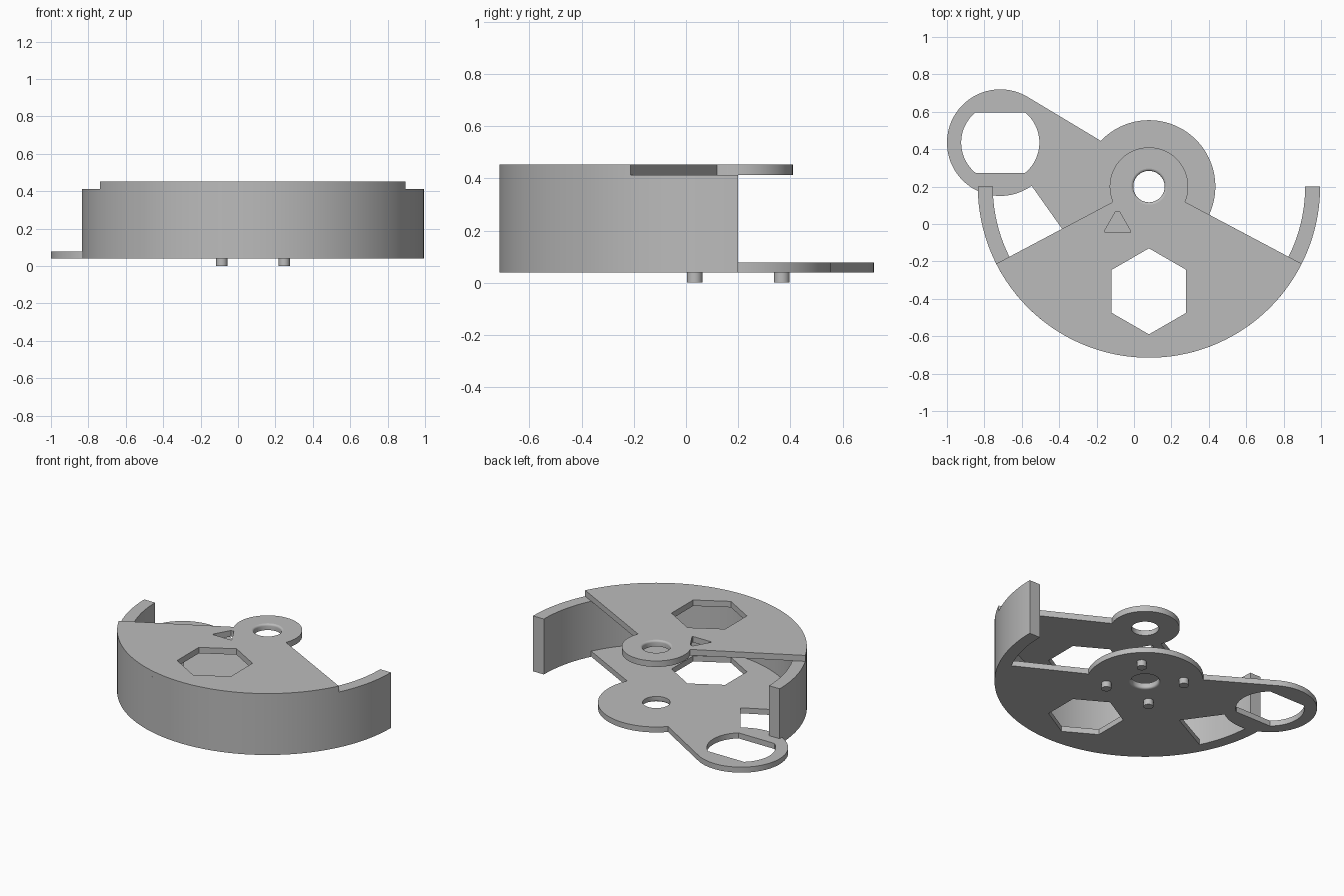
import bpy, bmesh
from math import sin, cos, pi, radians

if "Cube" in bpy.data.objects:
    bpy.data.objects.remove(bpy.data.objects["Cube"])

grey = bpy.data.materials.new("light_grey")
grey.diffuse_color = (0.5, 0.5, 0.5, 1)
grey.use_nodes = True
grey.node_tree.nodes["Principled BSDF"].inputs["Base Color"].default_value = grey.diffuse_color

CX, CY = 0.08, 0.20              # shaft centre
R_OUT, R_IN = 0.915, 0.835       # curved wall radii
BOTTOM = (0.04, 0.077)           # z ranges
WALL = (0.04, 0.412)
TOP = (0.412, 0.452)


def arc(cx, cy, r, a0, a1, n=48):
    """Points on an arc, angles in degrees."""
    return [(cx + r * cos(radians(a0 + (a1 - a0) * i / n)),
             cy + r * sin(radians(a0 + (a1 - a0) * i / n))) for i in range(n + 1)]


def circle(cx, cy, r, n=48, start=0):
    return arc(cx, cy, r, start, start + 360, n)[:-1]


def finish(obj):
    bm = bmesh.new()
    bm.from_mesh(obj.data)
    bmesh.ops.remove_doubles(bm, verts=bm.verts, dist=1e-5)
    bmesh.ops.recalc_face_normals(bm, faces=bm.faces)
    bm.to_mesh(obj.data)
    bm.free()
    obj.data.materials.clear()
    obj.data.materials.append(grey)
    bpy.ops.object.select_all(action='DESELECT')
    obj.select_set(True)
    bpy.context.view_layer.objects.active = obj
    bpy.ops.object.shade_smooth_by_angle(angle=radians(30))


def plate(name, z, *loops):
    """Flat plate from an outline followed by hole outlines."""
    cu = bpy.data.curves.new(name, 'CURVE')
    cu.dimensions = '2D'
    cu.fill_mode = 'BOTH'
    cu.extrude = (z[1] - z[0]) / 2
    for pts in loops:
        s = cu.splines.new('POLY')
        s.points.add(len(pts) - 1)
        for p, (x, y) in zip(s.points, pts):
            p.co = (x, y, 0, 1)
        s.use_cyclic_u = True
    obj = bpy.data.objects.new(name, cu)
    bpy.context.collection.objects.link(obj)
    bpy.ops.object.select_all(action='DESELECT')
    obj.select_set(True)
    bpy.context.view_layer.objects.active = obj
    bpy.ops.object.convert(target='MESH')
    obj = bpy.context.view_layer.objects.active
    for v in obj.data.vertices:
        v.co.z += (z[0] + z[1]) / 2
    finish(obj)


def lathe(name, profile, n=48):
    """Closed (radius, z) profile turned about the shaft axis."""
    verts, faces, m = [], [], len(profile)
    for i in range(n):
        a = 2 * pi * i / n
        verts += [(CX + r * cos(a), CY + r * sin(a), z) for r, z in profile]
        for j in range(m):
            k, q = (i + 1) % n, (j + 1) % m
            faces.append((i * m + j, k * m + j, k * m + q, i * m + q))
    me = bpy.data.meshes.new(name)
    me.from_pydata(verts, [], faces)
    obj = bpy.data.objects.new(name, me)
    bpy.context.collection.objects.link(obj)
    finish(obj)


# Shared openings
hexagon = circle(CX, -0.36, 0.23, 6, 30)
bore = circle(CX, CY, 0.097)

# Curved half-round wall
plate("curved_wall", WALL,
      arc(CX, CY, R_OUT, 180, 360, 96) + arc(CX, CY, R_IN, 360, 180, 96))

# Top plate: sector plus hub, with hexagon and marker cutouts
marker = [(-0.155, -0.045), (-0.02, -0.045), (-0.018, -0.038),
          (-0.078, 0.067), (-0.098, 0.067), (-0.158, -0.038)]
plate("top_plate", TOP,
      arc(CX, CY, R_OUT, 206.8, 333.2, 72) + arc(CX, CY, 0.21, -23, 203),
      hexagon, bore, marker)

# Bottom plate: sector, large hub and side arm with a flat-sided hole
LX, LY = -0.715, 0.435
flat_hole = arc(LX, LY, 0.209, -50.5, 50.5, 24) + arc(LX, LY, 0.209, 129.5, 230.5, 24)
plate("bottom_plate", BOTTOM,
      arc(CX, CY, R_IN + 0.004, 206.7, 333.3, 72)
      + arc(CX, CY, 0.355, -25, 136.5)
      + arc(LX, LY, 0.285, 59, 306)
      + [(-0.383, -0.028)],
      hexagon, bore, flat_hole)

# Rounded bore rims, flared on the outward side of each plate
for name, z_in, z_out in (("top_bore_rim", TOP[0], TOP[1]),
                          ("bottom_bore_rim", BOTTOM[1], BOTTOM[0])):
    d = 1 if z_out > z_in else -1
    flare = [(0.097 - 0.013 * sin(t * pi / 8),
              z_out - d * 0.013 * (1 - cos(t * pi / 8))) for t in range(5)]
    lathe(name, flare + [(0.084, z_in), (0.097, z_in)])

# Four locating pins underneath
for i, (sx, sy) in enumerate([(-1, -1), (1, -1), (1, 1), (-1, 1)]):
    plate(f"locating_pin_{i + 1}", (0, 0.045),
          circle(CX + sx * 0.167, CY + sy * 0.167, 0.03, 24))
